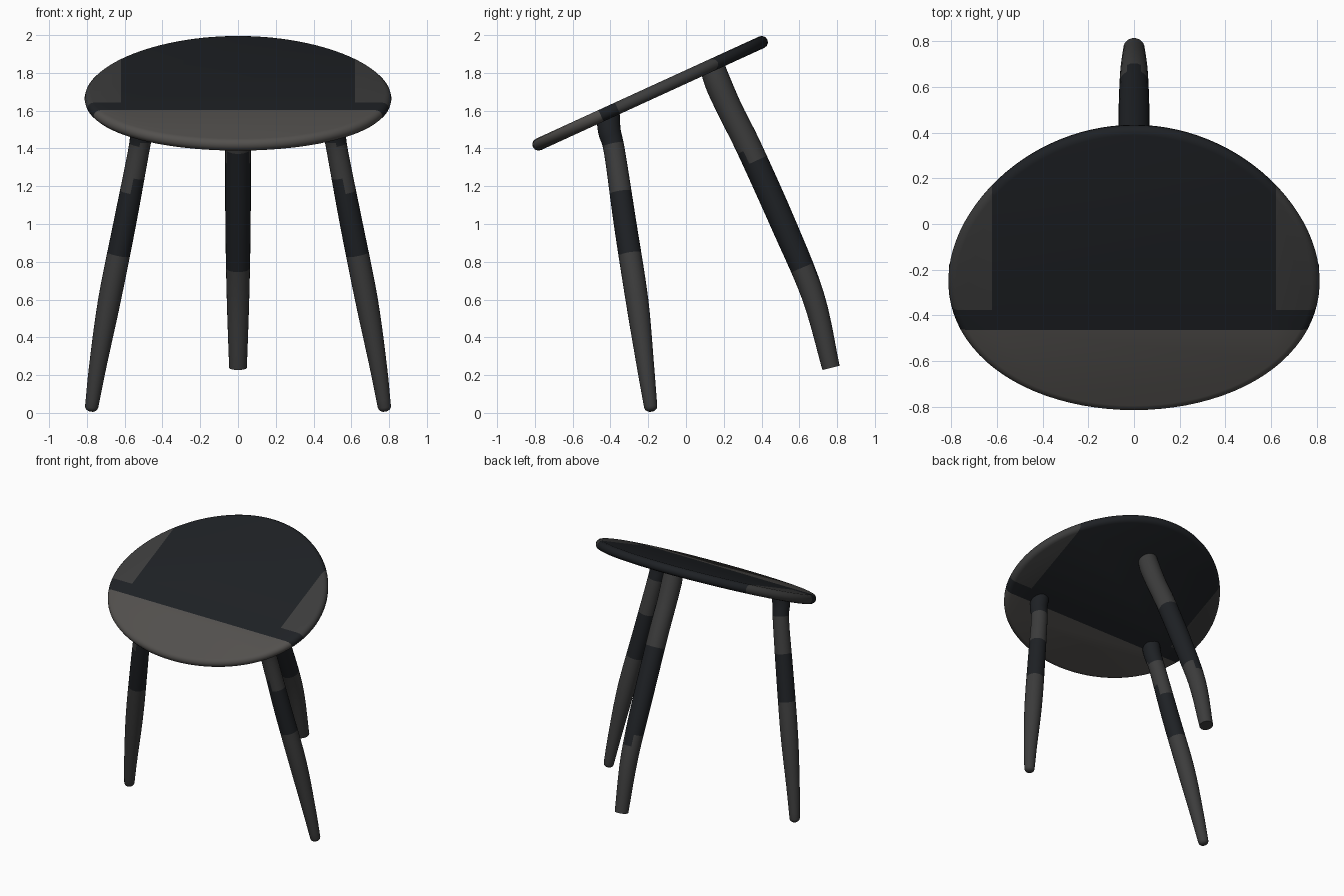
import bpy, bmesh, math
from mathutils import Vector, Matrix

if "Cube" in bpy.data.objects:
    bpy.data.objects.remove(bpy.data.objects["Cube"])


def material(name, rgb):
    m = bpy.data.materials.new(name)
    m.diffuse_color = (*rgb, 1)
    m.use_nodes = True
    m.node_tree.nodes["Principled BSDF"].inputs["Base Color"].default_value = m.diffuse_color
    return m


DARK = material("dark_stain", (0.013, 0.015, 0.018))
MID = material("grey_stain", (0.045, 0.045, 0.045))
LIGHT = material("light_stain", (0.085, 0.08, 0.075))


def finish(name, bm, mats):
    bmesh.ops.recalc_face_normals(bm, faces=bm.faces)
    me = bpy.data.meshes.new(name)
    bm.to_mesh(me)
    bm.free()
    for m in mats:
        me.materials.append(m)
    ob = bpy.data.objects.new(name, me)
    bpy.context.collection.objects.link(ob)
    bpy.ops.object.select_all(action='DESELECT')
    ob.select_set(True)
    bpy.context.view_layer.objects.active = ob
    bpy.ops.object.shade_smooth_by_angle(angle=math.radians(40))
    return ob


def skin(bm, rings):
    n = len(rings[0])
    for a, b in zip(rings, rings[1:]):
        for i in range(n):
            j = (i + 1) % n
            bm.faces.new((a[i], a[j], b[j], b[i]))
    bm.faces.new(rings[0])
    bm.faces.new(rings[-1])


# Seat: slightly egg-shaped disc with a rounded rim, tilted forward
def build_seat():
    bm = bmesh.new()
    n, rim, steps = 96, 0.033, 6
    rings = []
    for k in range(steps + 1):
        a = -math.pi / 2 + math.pi * k / steps
        grow, h = rim * math.cos(a), rim * math.sin(a)
        ring = []
        for i in range(n):
            t = 2 * math.pi * i / n
            egg = 1 - 0.1 * math.sin(t)
            ring.append(bm.verts.new(((0.775 + grow) * math.cos(t) * egg,
                                      (0.65 + grow) * math.sin(t), h)))
        rings.append(ring)
    skin(bm, rings)
    # split for the seam stripe and the dark middle
    cuts = [((0, -0.286, 0), (0, 1, 0)), ((0, -0.19, 0), (0, 1, 0)),
            ((-0.62, 0, 0), (1, 0, 0)), ((0.62, 0, 0), (1, 0, 0))]
    for co, no in cuts:
        geom = bm.verts[:] + bm.edges[:] + bm.faces[:]
        bmesh.ops.bisect_plane(bm, geom=geom, plane_co=co, plane_no=no)
    for f in bm.faces:
        c = f.calc_center_median()
        if c.y < -0.286:
            f.material_index = 2
        elif c.y < -0.19 or abs(c.x) < 0.62:
            f.material_index = 0
        else:
            f.material_index = 1
    bm.transform(Matrix.Translation((0, -0.19, 1.692))
                 @ Matrix.Rotation(math.radians(24.6), 4, 'X'))
    finish("seat", bm, [DARK, MID, LIGHT])


# Legs: round tapered tubes through (x, y, z, radius) points
def build_leg(name, pts, dark_zones):
    p = [Vector(q) for q in pts]
    p = [2 * p[0] - p[1]] + p + [2 * p[-1] - p[-2]]
    path = []
    for a, b, c, d in zip(p, p[1:], p[2:], p[3:]):
        for s in range(5):
            t = s / 5
            path.append(0.5 * (2 * b + (c - a) * t + (2 * a - 5 * b + 4 * c - d) * t * t
                               + (3 * b - a - 3 * c + d) * t ** 3))
    path.append(p[-2])
    # round off the foot
    end = path[-1]
    axis = (end - path[-2]).to_3d().normalized()
    for k in (0.4, 0.7, 0.92):
        path.append(Vector((*(end.to_3d() + axis * end.w * 0.75 * k),
                            end.w * math.sqrt(1 - k * k))))
    bm = bmesh.new()
    rings = []
    for i, q in enumerate(path):
        a, b = path[max(i - 1, 0)], path[min(i + 1, len(path) - 1)]
        tan = (b - a).to_3d().normalized()
        u = tan.cross(Vector((0, 1, 0))).normalized()
        v = tan.cross(u)
        rings.append([bm.verts.new(q.to_3d() + q.w * (u * math.cos(w) + v * math.sin(w)))
                      for w in (2 * math.pi * j / 24 for j in range(24))])
    skin(bm, rings)
    for f in bm.faces:
        z = f.calc_center_median().z
        f.material_index = 0 if any(lo < z < hi for lo, hi in dark_zones) else 1
    finish(name, bm, [DARK, MID])


build_seat()
for side, label in ((-1, "left"), (1, "right")):
    build_leg("front_leg_" + label, [
        (side * 0.495, -0.412, 1.575, 0.062), (side * 0.51, -0.405, 1.49, 0.06),
        (side * 0.527, -0.378, 1.38, 0.056), (side * 0.6, -0.322, 1.0, 0.06),
        (side * 0.68, -0.26, 0.6, 0.06), (side * 0.742, -0.215, 0.25, 0.046),
        (side * 0.775, -0.187, 0.032, 0.035)],
        [(1.42, 1.6), (0.85, 1.2)])
build_leg("back_leg", [
    (0, 0.14, 1.83, 0.066), (0, 0.172, 1.74, 0.07), (0, 0.235, 1.6, 0.068),
    (0, 0.335, 1.4, 0.068), (0, 0.515, 1.0, 0.067), (0, 0.672, 0.62, 0.06),
    (0, 0.76, 0.27, 0.048), (0, 0.765, 0.25, 0.047)],
    [(0.75, 1.35)])
